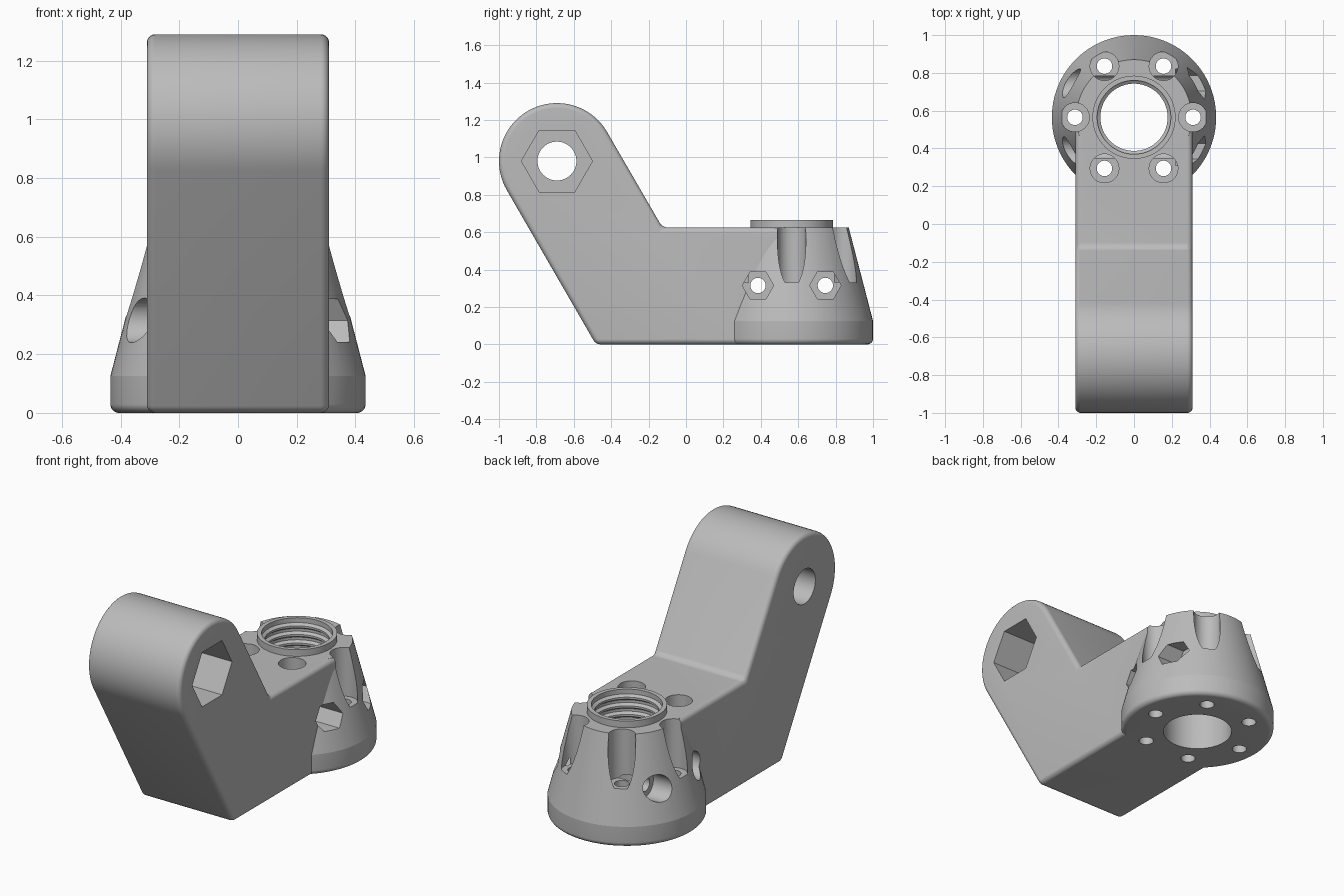
import bpy
import bmesh
from math import cos, sin, pi, radians

if "Cube" in bpy.data.objects:
    bpy.data.objects.remove(bpy.data.objects["Cube"], do_unlink=True)

HUB_Y = 0.565          # hub axis
HALF = 0.31            # half width of the arm, also its end radius
EYE = (-0.69, 0.98)    # pivot hole centre (y, z)

grey = bpy.data.materials.new("plain grey")
grey.use_nodes = True
grey.diffuse_color = (0.5, 0.5, 0.5, 1)
grey.node_tree.nodes["Principled BSDF"].inputs["Base Color"].default_value = (0.5, 0.5, 0.5, 1)


def finish(name, bm):
    bmesh.ops.recalc_face_normals(bm, faces=bm.faces)
    mesh = bpy.data.meshes.new(name)
    bm.to_mesh(mesh)
    bm.free()
    mesh.materials.append(grey)
    obj = bpy.data.objects.new(name, mesh)
    bpy.context.collection.objects.link(obj)
    return obj


def turned(name, profile, centre, axis="Z", sides=48):
    """Solid of revolution from (radius, distance along axis) points."""
    bm = bmesh.new()
    rings = []
    for r, h in profile:
        ring = []
        for i in range(sides):
            u = centre[0] + r * cos(2 * pi * i / sides)
            v = centre[1] + r * sin(2 * pi * i / sides)
            ring.append(bm.verts.new((u, v, h) if axis == "Z" else (h, u, v)))
        rings.append(ring)
    for low, high in zip(rings, rings[1:]):
        for i in range(sides):
            j = (i + 1) % sides
            bm.faces.new((low[i], low[j], high[j], high[i]))
    bm.faces.new(rings[0])
    bm.faces.new(rings[-1])
    return finish(name, bm)


def apply(obj, mod):
    bpy.context.view_layer.objects.active = obj
    bpy.ops.object.modifier_apply(modifier=mod.name)


def combine(obj, other, operation):
    mod = obj.modifiers.new(operation, "BOOLEAN")
    mod.operation = operation
    mod.solver = "EXACT"
    mod.object = other
    apply(obj, mod)
    bpy.data.objects.remove(other, do_unlink=True)


# Bent arm: side profile extruded across the width, edges rounded
steps = 40
outline = [(-0.482, 0), (HUB_Y, 0), (HUB_Y, 0.625), (-0.126, 0.625)]
for k in range(steps + 1):
    a = radians(30 + 180 * k / steps)
    outline.append((EYE[0] + HALF * cos(a), EYE[1] + HALF * sin(a)))
bm = bmesh.new()
face = bm.faces.new([bm.verts.new((-HALF, y, z)) for y, z in outline])
side = bmesh.ops.extrude_face_region(bm, geom=[face])
bmesh.ops.translate(bm, vec=(2 * HALF, 0, 0),
                    verts=[g for g in side["geom"] if isinstance(g, bmesh.types.BMVert)])
bracket = finish("bracket", bm)
bevel = bracket.modifiers.new("round", "BEVEL")
bevel.width = 0.028
bevel.segments = 8
bevel.limit_method = "ANGLE"
bevel.use_clamp_overlap = False
apply(bracket, bevel)

# Tapered hub with rounded foot and raised collar
foot = [(0.405 + 0.03 * sin(a), 0.03 - 0.03 * cos(a))
        for a in (k * pi / 16 for k in range(9))]
hub = turned("hub", foot + [(0.435, 0.125), (0.305, 0.625), (0.22, 0.625), (0.22, 0.665)],
             (0, HUB_Y), sides=96)
combine(bracket, hub, "UNION")

# Threaded bore: ridges narrow the upper part
bore = [(0.195, -0.1)]
for k in range(6):
    z = 0.34 + 0.052 * k
    bore += [(0.195, z), (0.178, z + 0.012), (0.178, z + 0.024), (0.195, z + 0.036)]
bore.append((0.195, 0.8))
combine(bracket, turned("bore_cutter", bore, (0, HUB_Y), sides=80), "DIFFERENCE")

# Ring of six counterbored screw holes
for k in range(6):
    a = k * pi / 3
    spot = (0.3125 * cos(a), HUB_Y + 0.3125 * sin(a))
    screw = [(0.041, -0.1), (0.041, 0.33), (0.076, 0.33), (0.076, 0.8)]
    combine(bracket, turned("screw_cutter", screw, spot), "DIFFERENCE")

# Two cross bolts: round head pocket on the right, hex nut pocket on the left
for offset in (-0.18, 0.18):
    spot = (HUB_Y + offset, 0.315)
    bolt = [(0.076, -0.6), (0.076, -0.25), (0.041, -0.25), (0.041, 0.6)]
    combine(bracket, turned("bolt_cutter", bolt, spot, "X"), "DIFFERENCE")
    nut = [(0.084, 0.22), (0.084, 0.6)]
    combine(bracket, turned("nut_cutter", nut, spot, "X", 6), "DIFFERENCE")

# Pivot hole with large hex pocket
combine(bracket, turned("pivot_cutter", [(0.104, -0.6), (0.104, 0.6)], EYE, "X"), "DIFFERENCE")
combine(bracket, turned("pivot_nut_cutter", [(0.19, 0.08), (0.19, 0.6)], EYE, "X", 6), "DIFFERENCE")

# Single material, smooth curves with crisp edges
bracket.data.materials.clear()
bracket.data.materials.append(grey)
for poly in bracket.data.polygons:
    poly.material_index = 0
bpy.ops.object.select_all(action="DESELECT")
bracket.select_set(True)
bpy.context.view_layer.objects.active = bracket
bpy.ops.object.shade_smooth_by_angle(angle=radians(13))
